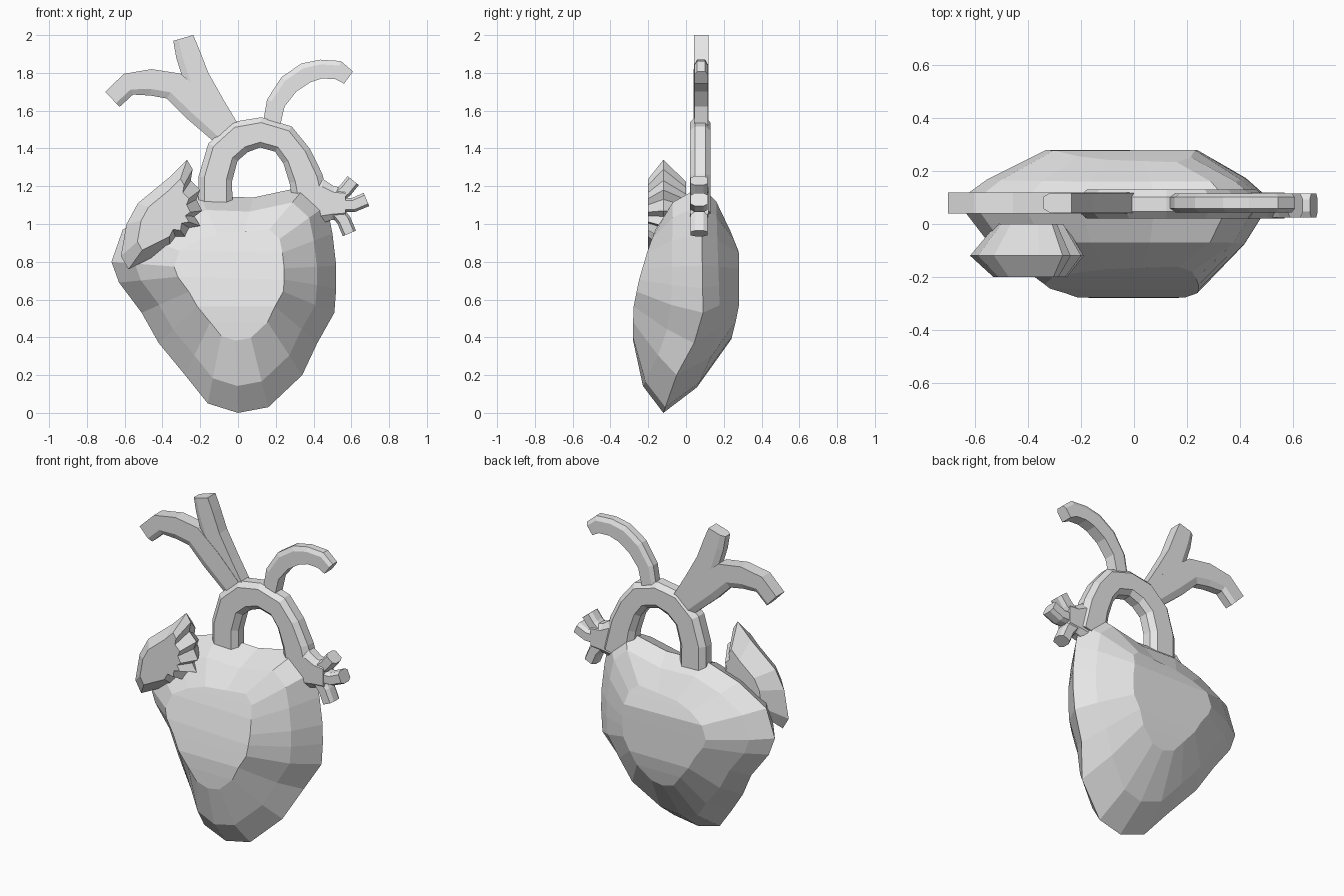
import bpy, bmesh
from mathutils import Vector

cube = bpy.data.objects.get("Cube")
if cube:
    bpy.data.objects.remove(cube, do_unlink=True)

grey = bpy.data.materials.new("light grey")
grey.use_nodes = True
colour = (0.8, 0.8, 0.8, 1)
grey.diffuse_color = colour
grey.node_tree.nodes["Principled BSDF"].inputs["Base Color"].default_value = colour


def interpolate(profile, z):
    """Depth y at height z from a list of (z, y) pairs."""
    for (z0, y0), (z1, y1) in zip(profile, profile[1:]):
        if z <= z1:
            t = max(0, (z - z0) / (z1 - z0))
            return y0 + (y1 - y0) * t
    return profile[-1][1]


def loft(name, rings, banded=False):
    """Skin closed rings of equal length; caps are flat or split in bands."""
    bm = bmesh.new()
    layers = [[bm.verts.new(p) for p in ring] for ring in rings]
    n = len(layers[0])
    for a, b in zip(layers, layers[1:]):
        for i in range(n):
            j = (i + 1) % n
            bm.faces.new((a[i], a[j], b[j], b[i]))
    for cap in (layers[0], layers[-1]):
        if banded:
            for i in range(n // 2):
                ids = dict.fromkeys((i, i + 1, n - i - 1, (n - i) % n))
                bm.faces.new([cap[k] for k in ids])
        else:
            bm.faces.new(cap)
    bmesh.ops.recalc_face_normals(bm, faces=bm.faces)
    mesh = bpy.data.meshes.new(name)
    bm.to_mesh(mesh)
    bm.free()
    mesh.materials.append(grey)
    obj = bpy.data.objects.new(name, mesh)
    bpy.context.collection.objects.link(obj)
    return obj


def vessel(name, path, depth, section, y=0.08):
    """Faceted tube along (x, z, half width) points."""
    pts = [Vector((x, 0, z)) for x, z, w in path]
    rings = []
    for i, (x, z, w) in enumerate(path):
        along = (pts[min(i + 1, len(pts) - 1)] - pts[max(i - 1, 0)]).normalized()
        side = Vector((along.z, 0, -along.x))
        rings.append([pts[i] + side * w * u + Vector((0, y + depth * v, 0))
                      for u, v in section])
    return loft(name, rings)


# Heart body: one outline, shrunk into stepped front and back rings
right = [(0.16, 0.03), (0.34, 0.2), (0.42, 0.37), (0.51, 0.53), (0.52, 0.66),
         (0.52, 0.78), (0.5, 0.95), (0.47, 1.1), (0.36, 1.2)]
left = [(-0.16, 0.05), (-0.28, 0.2), (-0.42, 0.37), (-0.51, 0.53), (-0.63, 0.69),
        (-0.67, 0.8), (-0.61, 0.97), (-0.42, 1.08), (-0.2, 1.15)]
outline = [(0, 0)] + right + [(0.08, 1.14)] + left[::-1]

front_plate = [(0.3, -0.28), (0.55, -0.28), (0.7, -0.25), (0.87, -0.2), (1, -0.15)]
front_slope = [(0.12, -0.24), (0.27, -0.16), (0.5, -0.08), (1.1, -0.07)]
rim = [(0, -0.12), (0.2, -0.05), (0.36, 0.04), (0.53, 0.09), (1.2, 0.08)]
back_slope = [(0.12, 0.05), (0.28, 0.13), (0.5, 0.18), (1.1, 0.16)]
back_plate = [(0.35, 0.23), (0.55, 0.28), (0.85, 0.28), (1, 0.22)]


def body_ring(scale, profile, cx=-0.02, cz=0.75):
    ring = []
    for x, z in outline:
        px, pz = cx + (x - cx) * scale, cz + (z - cz) * scale
        ring.append((px, interpolate(profile, pz), pz))
    return ring


loft("heart_body", [body_ring(0.49, front_plate), body_ring(0.81, front_slope),
                    body_ring(1, rim), body_ring(0.82, back_slope),
                    body_ring(0.48, back_plate)], banded=True)

# Great arch and its branches
chamfered = [(-1, -0.5), (-0.65, -1), (0.65, -1), (1, -0.5),
             (1, 0.5), (0.65, 1), (-0.65, 1), (-1, 0.5)]
slim = [(-1, -0.6), (-0.5, -1), (1, -1), (1, 1), (-0.5, 1), (-1, 0.6)]

vessel("great_arch", [(-0.12, 1.05, 0.09), (-0.12, 1.24, 0.09), (-0.08, 1.38, 0.09),
                      (0.01, 1.46, 0.09), (0.12, 1.485, 0.08), (0.24, 1.45, 0.08),
                      (0.31, 1.36, 0.08), (0.36, 1.24, 0.09), (0.4, 1.05, 0.1)],
       0.055, chamfered, 0.075)
vessel("left_branch", [(0.17, 1.49, 0.045), (0.2, 1.64, 0.05), (0.27, 1.74, 0.055),
                       (0.36, 1.8, 0.055), (0.44, 1.82, 0.05), (0.53, 1.815, 0.05),
                       (0.585, 1.775, 0.04)], 0.036, slim)
vessel("upper_right_branch", [(-0.04, 1.48, 0.06), (-0.13, 1.62, 0.065),
                              (-0.22, 1.77, 0.07), (-0.265, 1.9, 0.065),
                              (-0.29, 1.985, 0.055)], 0.038, slim)
vessel("outer_right_branch", [(-0.06, 1.47, 0.07), (-0.22, 1.62, 0.08),
                              (-0.34, 1.73, 0.075), (-0.46, 1.75, 0.07),
                              (-0.58, 1.74, 0.06), (-0.665, 1.66, 0.055)], 0.04, slim)

# Side vessel stump with three short fingers
vessel("side_stump", [(0.36, 1.12, 0.14), (0.44, 1.12, 0.12), (0.5, 1.11, 0.09),
                      (0.57, 1.11, 0.08)], 0.05, chamfered, 0.07)
fingers = {"upper": [(0.52, 1.14), (0.57, 1.18), (0.61, 1.23)],
           "middle": [(0.54, 1.1), (0.61, 1.1), (0.68, 1.13)],
           "lower": [(0.52, 1.07), (0.56, 1.02), (0.59, 0.95)]}
for label, path in fingers.items():
    vessel(label + "_side_finger", [(x, z, 0.038) for x, z in path],
           0.045, chamfered, 0.07)

# Scalloped flap on the front
flap = [(-0.58, 0.76), (-0.62, 0.83), (-0.59, 1), (-0.53, 1.11), (-0.36, 1.25),
        (-0.27, 1.34), (-0.24, 1.29), (-0.25, 1.23), (-0.2, 1.18), (-0.22, 1.13),
        (-0.19, 1.07), (-0.23, 1.04), (-0.2, 0.99), (-0.26, 0.98), (-0.27, 0.92),
        (-0.33, 0.93), (-0.36, 0.87)]


def flap_ring(scale, y, cx=-0.37, cz=1.05):
    return [(cx + (x - cx) * scale, y, cz + (z - cz) * scale) for x, z in flap]


loft("front_flap", [flap_ring(0.65, -0.2), flap_ring(1, -0.12), flap_ring(0.6, 0)])
